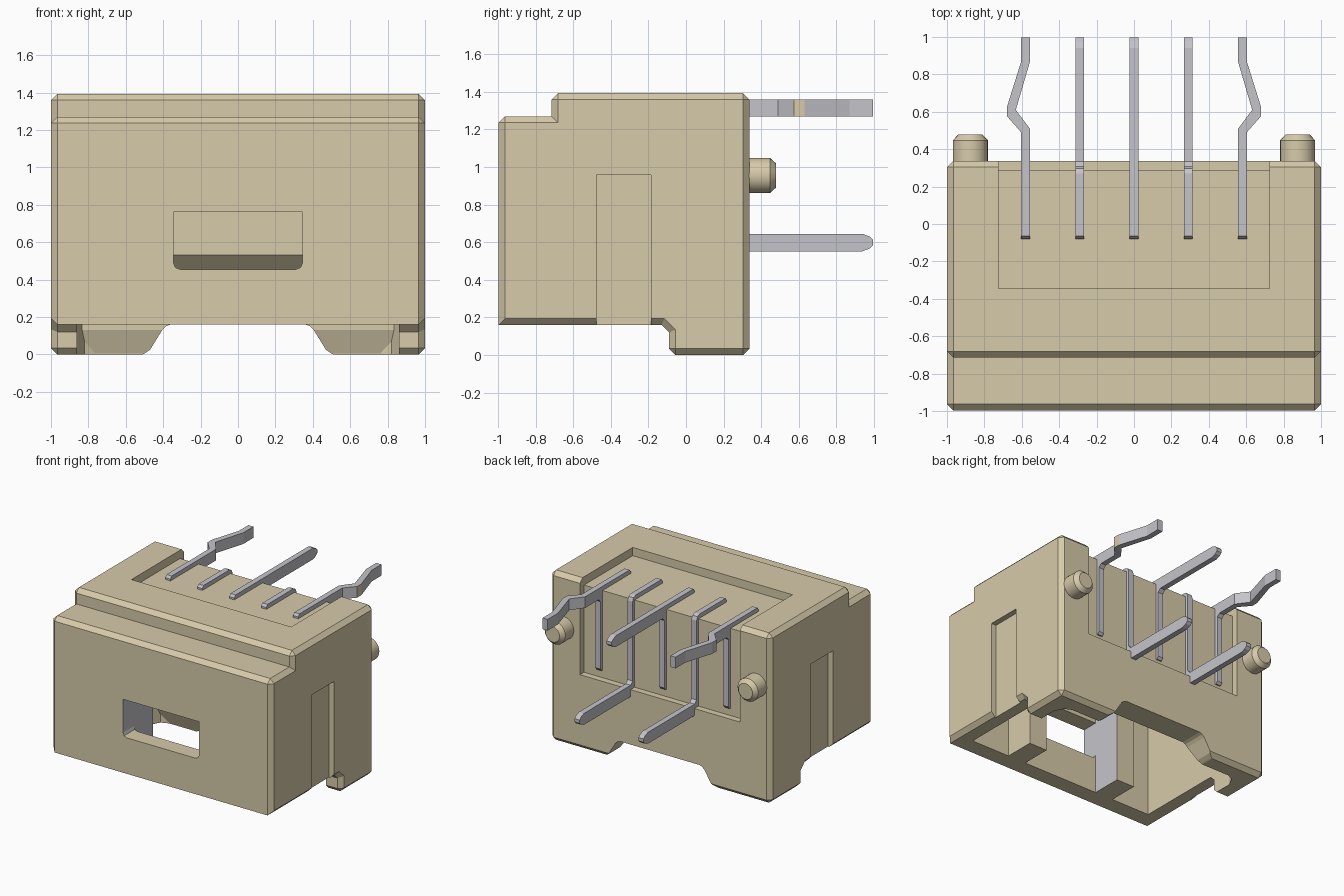
import bpy
import bmesh
import math

cube = bpy.data.objects.get("Cube")
if cube:
    bpy.data.objects.remove(cube, do_unlink=True)


def material(name, rgb):
    m = bpy.data.materials.new(name)
    m.use_nodes = True
    m.diffuse_color = (*rgb, 1)
    m.node_tree.nodes["Principled BSDF"].inputs["Base Color"].default_value = (*rgb, 1)
    return m


TAN = material("tan plastic", (0.68, 0.595, 0.4))
GREY = material("grey metal", (0.55, 0.55, 0.59))


def prism(name, pts, axis, lo, hi, mats=(), bevel=0, keep=()):
    """Extrude a 2D outline along an axis; edges whose corner is in keep stay sharp."""
    def place(a, b, t):
        return {"x": (t, a, b), "y": (a, t, b), "z": (a, b, t)}[axis]
    bm = bmesh.new()
    near = [bm.verts.new(place(a, b, lo)) for a, b in pts]
    far = [bm.verts.new(place(a, b, hi)) for a, b in pts]
    bm.faces.new(near)
    bm.faces.new(far[::-1])
    for i in range(len(pts)):
        j = (i + 1) % len(pts)
        bm.faces.new((near[j], near[i], far[i], far[j]))
    bmesh.ops.recalc_face_normals(bm, faces=bm.faces)
    if bevel:
        sharp = {frozenset((near[i], far[i])) for i in keep}
        edges = [e for e in bm.edges if frozenset(e.verts) not in sharp]
        bmesh.ops.bevel(bm, geom=edges, offset=bevel, segments=1, profile=0.5,
                        affect='EDGES', clamp_overlap=False)
    me = bpy.data.meshes.new(name)
    bm.to_mesh(me)
    bm.free()
    for m in mats:
        me.materials.append(m)
    ob = bpy.data.objects.new(name, me)
    bpy.context.collection.objects.link(ob)
    return ob


def box(name, x, y, z, mats=()):
    return prism(name, [(x[0], y[0]), (x[1], y[0]), (x[1], y[1]), (x[0], y[1])],
                 "z", z[0], z[1], mats)


def mirrored(pts):
    return pts + [(-a, b) for a, b in reversed(pts)]


# Housing: stepped side profile with chamfered outer edges
profile = [(-0.997, 0.16), (-0.997, 1.27), (-0.715, 1.27), (-0.715, 1.393),
           (0.338, 1.393), (0.338, 0), (-0.09, 0), (-0.09, 0.12), (-0.13, 0.16)]
housing = prism("housing", profile, "x", -1, 1, (TAN, GREY), 0.034, keep=(0, 2, 7, 8))

# Shaping bodies: plug cavity with two ribs, sloped ledge and foot lead-in,
# latch window, pin pocket, side slots, rear arch
WIN = 0.345
shapers = [
    prism("cavity_cutter", mirrored([(0.76, 0.19), (0.82, 0.165), (0.86, 0.09), (0.86, -0.86),
                                     (0.51, -0.86), (0.51, -0.61), (WIN, -0.61), (WIN, -0.86)]),
          "z", -0.2, 1.0),
    prism("cavity_ledge", [(-0.1, 1.05), (-0.1, 0.53), (0.0, 0.43), (0.14, 0.43), (0.14, 0.13),
                           (0.19, 0.005), (0.23, 0.005), (0.23, 1.05)], "x", -0.88, 0.88),
    prism("window_cutter", mirrored([(WIN, 0.762), (WIN, 0.49), (WIN - 0.01, 0.465),
                                     (WIN - 0.035, 0.455)]), "y", -1.2, -0.8),
    box("pocket_cutter", (-0.725, 0.725), (-0.345, 0.6), (1.325, 1.6)),
    box("rear_recess_cutter", (-0.725, 0.725), (0.285, 0.6), (0.61, 1.5)),
    box("left_slot_cutter", (0.955, 1.2), (-0.475, -0.185), (-0.2, 0.957)),
    box("right_slot_cutter", (-1.2, -0.955), (-0.475, -0.185), (-0.2, 0.957)),
    prism("arch_cutter", mirrored([(0.53, -0.1), (0.53, -0.01), (0.5, 0.005), (0.47, 0.025),
                                   (0.405, 0.13), (0.385, 0.15), (0.36, 0.16)]),
          "y", -0.3, 0.6),
]
for c in shapers:
    c.hide_render = True
    mod = housing.modifiers.new(c.name, 'BOOLEAN')
    mod.operation = 'UNION' if c.name == "cavity_ledge" else 'DIFFERENCE'
    mod.solver = 'EXACT'
    mod.object = c
bpy.context.view_layer.update()
baked = bpy.data.meshes.new_from_object(
    housing.evaluated_get(bpy.context.evaluated_depsgraph_get()))
housing.modifiers.clear()
housing.data = baked
baked.materials.clear()
baked.materials.append(TAN)
baked.materials.append(GREY)
for c in shapers:
    bpy.data.objects.remove(c, do_unlink=True)

# One side of the window channel is grey
for p in baked.polygons:
    p.material_index = int(p.normal.x > 0.9 and abs(p.center.x + WIN) < 0.01)

# Locating pegs with chamfered tips
for side, x in (("left", 0.875), ("right", -0.875)):
    bm = bmesh.new()
    rings = []
    for y, r in ((0.32, 0.094), (0.447, 0.094), (0.479, 0.064)):
        rings.append([bm.verts.new((x + r * math.cos(k * math.tau / 24), y,
                                    0.955 + r * math.sin(k * math.tau / 24)))
                      for k in range(24)])
    for a, b in zip(rings, rings[1:]):
        for k in range(24):
            n = (k + 1) % 24
            bm.faces.new((a[k], a[n], b[n], b[k])).smooth = True
    bm.faces.new(rings[0])
    bm.faces.new(rings[-1])
    bmesh.ops.recalc_face_normals(bm, faces=bm.faces)
    for e in bm.edges:
        if e.calc_face_angle(0) > 0.5:
            e.smooth = False
    me = bpy.data.meshes.new(side + "_peg")
    bm.to_mesh(me)
    bm.free()
    me.materials.append(TAN)
    bpy.context.collection.objects.link(bpy.data.objects.new(side + "_peg", me))

# Pins: shared outline pieces in the side plane
HALF = 0.023
TOP, LOW = 1.36, 1.268
start = [(-0.08, LOW), (-0.08, 1.34), (-0.065, TOP)]
leg = [(0.335, LOW), (0.31, LOW - 0.025), (0.31, 0.69), (0.295, 0.67), (0.25, 0.67),
       (0.235, 0.69), (0.235, LOW)]


def tip(z0, z1):
    return [(0.94, z1), (0.978, z1 - 0.015), (0.996, z1 - 0.033),
            (0.996, z0 + 0.033), (0.978, z0 + 0.015), (0.94, z0)]


prism("centre_pin", start + tip(LOW, TOP) + leg, "x", -HALF, HALF, (GREY,))

for side, s in (("left", 1), ("right", -1)):
    # Pin that bends down and leaves low at the back
    x = 0.29 * s
    bent = start + [(0.27, TOP), (0.298, 1.348), (0.31, 1.32), (0.31, 0.67), (0.335, 0.645)]
    bent += tip(0.552, 0.645) + [(0.275, 0.552), (0.247, 0.564), (0.235, 0.592), (0.235, LOW)]
    prism(side + "_lower_pin", bent, "x", x - HALF, x + HALF, (GREY,))

    # Outer pin with a sideways retaining kink
    x = 0.58 * s
    prism(side + "_outer_pin", start + [(0.48, TOP), (0.48, LOW)] + leg,
          "x", x - HALF, x + HALF, (GREY,))
    plan = [(0.603, 0.48), (0.603, 0.49), (0.678, 0.575), (0.678, 0.63), (0.603, 0.87),
            (0.603, 0.996), (0.557, 0.996), (0.557, 0.865), (0.632, 0.61), (0.557, 0.51),
            (0.557, 0.48)]
    kink = prism(side + "_pin_kink", [(a * s, b) for a, b in plan], "z", LOW, TOP, (GREY, TAN))
    for p in kink.data.polygons:
        p.material_index = int(p.normal.x > 0.99 and p.center.x > 0.66)
